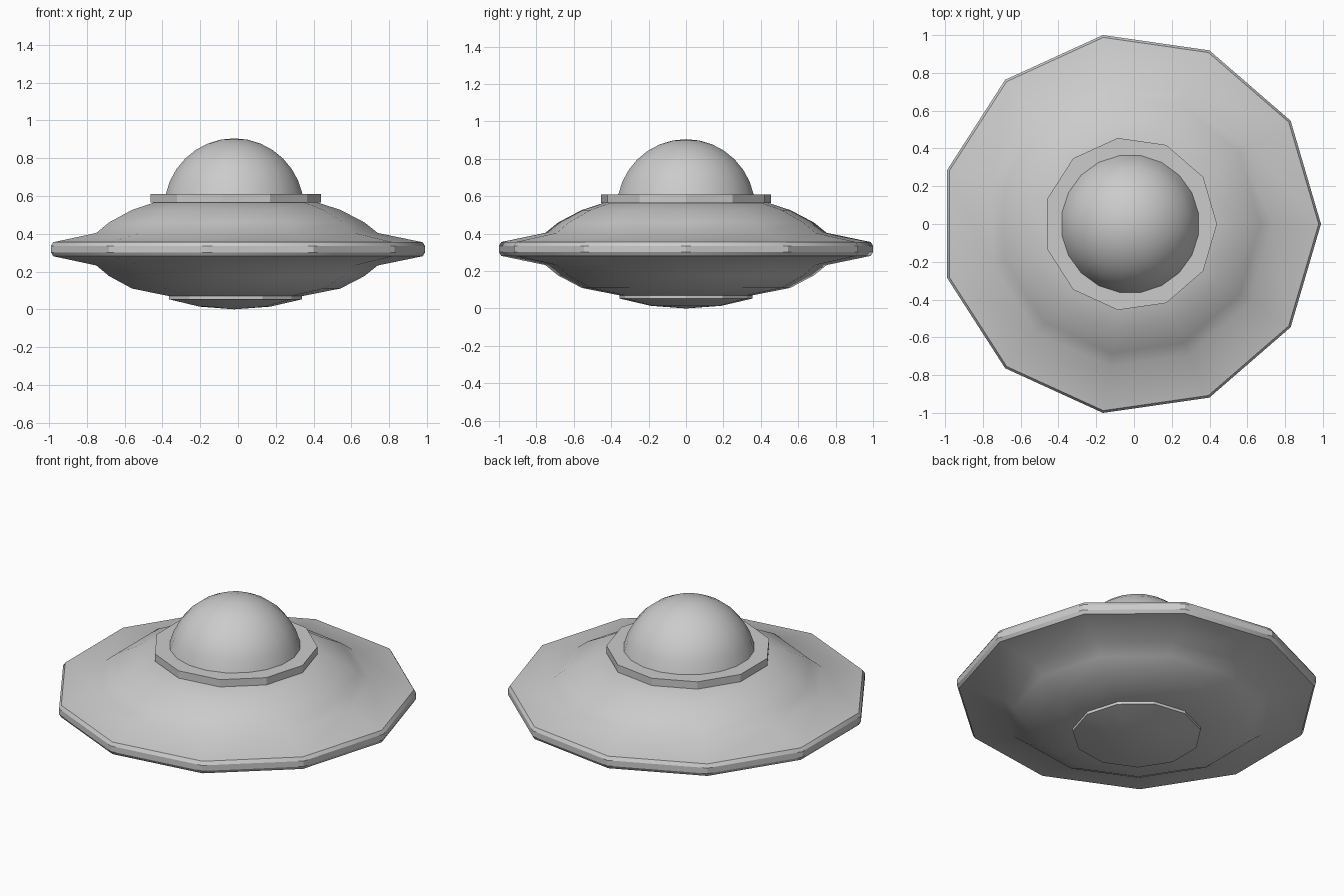
import bpy, bmesh
from math import cos, sin, pi, radians

if "Cube" in bpy.data.objects:
    bpy.data.objects.remove(bpy.data.objects["Cube"])

CX = -0.0205  # axis offset: an 11-sided disc is not symmetric in x


def lathe(name, profile, sides, turn=0.0):
    """Revolve (radius, z) points around the vertical axis; listed bottom to top."""
    bm = bmesh.new()
    rings = []
    for r, z in profile:
        if r == 0:
            rings.append([bm.verts.new((0, 0, z))] * sides)
        else:
            rings.append([bm.verts.new((r * cos(turn + 2 * pi * i / sides),
                                        r * sin(turn + 2 * pi * i / sides), z))
                          for i in range(sides)])
    for a, b in zip(rings, rings[1:]):
        for i in range(sides):
            j = (i + 1) % sides
            quad = list(dict.fromkeys([a[i], a[j], b[j], b[i]]))
            bm.faces.new(quad)
    for ring in (rings[0], rings[-1]):  # flat end caps
        if len(set(ring)) > 2:
            bm.faces.new(ring)
    bmesh.ops.recalc_face_normals(bm, faces=bm.faces)
    me = bpy.data.meshes.new(name)
    bm.to_mesh(me)
    bm.free()
    ob = bpy.data.objects.new(name, me)
    ob.location.x = CX
    bpy.context.collection.objects.link(ob)
    bpy.ops.object.select_all(action='DESELECT')
    ob.select_set(True)
    bpy.context.view_layer.objects.active = ob
    bpy.ops.object.shade_smooth_by_angle(angle=radians(30))
    return ob


# Saucer hull: upper half profile, mirrored about the rim's mid height
MID = 0.318
half = [(1.0104, 0.017), (0.998, 0.037), (0.76, 0.086),
        (0.69, 0.142), (0.563, 0.208), (0.36, 0.248)]
top = half[:-1] + [(0.44, 0.248)]
lathe("saucer_hull",
      [(r, MID - h) for r, h in reversed(half)] + [(r, MID + h) for r, h in top], 11)

# Collar under the dome
lathe("dome_collar", [(0.46, 0.565), (0.46, 0.61)], 11)

# Round cockpit dome
R, ZC, start = 0.375, 0.53, 12.3
steps = 7
angles = [radians(start + (90 - start) * i / steps) for i in range(steps)]
lathe("cockpit_dome",
      [(R * cos(a), ZC + R * sin(a)) for a in angles] + [(0, ZC + R)], 20, pi / 20)

# Shallow belly hatch
lathe("belly_hatch", [(0, 0), (0.19, 0.014), (0.36, 0.053), (0.36, 0.071)], 11)
